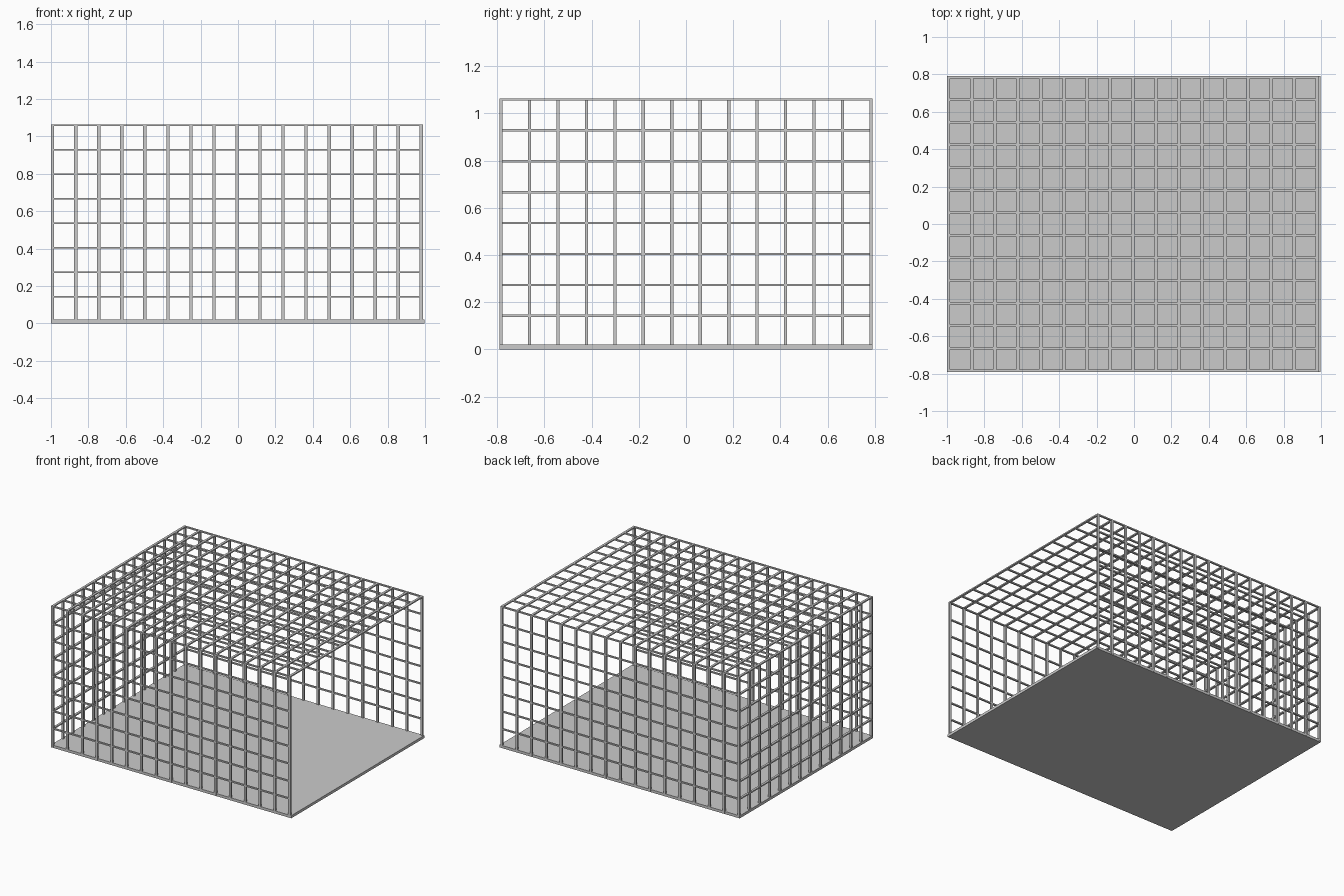
import bpy, bmesh
from mathutils import Matrix, Vector

if "Cube" in bpy.data.objects:
    bpy.data.objects.remove(bpy.data.objects["Cube"])

# Bar thickness along each axis
T = Vector((0.017, 0.013, 0.0095))

# Grid line positions
XS = [-0.991 + 0.1232 * i for i in range(17)]
YS = [-0.785 + 1.57 / 13 * i for i in range(14)]
ZS = [0.011 + 0.1311 * i for i in range(9)]
X0, X1, Y0, Y1, Z0, Z1 = XS[0], XS[-1], YS[0], YS[-1], ZS[0], ZS[-1]


def add_box(bm, lo, hi):
    lo, hi = Vector(lo), Vector(hi)
    m = Matrix.Translation((lo + hi) / 2) @ Matrix.Diagonal((*(hi - lo), 1))
    bmesh.ops.create_cube(bm, size=1, matrix=m)


def make(name, boxes):
    bm = bmesh.new()
    for lo, hi in boxes:
        add_box(bm, lo, hi)
    me = bpy.data.meshes.new(name)
    bm.to_mesh(me)
    bm.free()
    ob = bpy.data.objects.new(name, me)
    bpy.context.collection.objects.link(ob)
    return ob


def bar(a, b):
    """Straight bar between two grid points, padded by half a thickness."""
    return Vector(a) - T / 2, Vector(b) + T / 2


# Solid floor
make("floor_plate", [((-1, -0.79, 0), (0.996, 0.79, 0.02))])

# Front and back mesh walls
for name, y in (("front_wall", Y0), ("back_wall", Y1)):
    make(name, [bar((x, y, Z0), (x, y, Z1)) for x in XS] +
         [bar((X0, y, z), (X1, y, z)) for z in ZS[1:-1]])

# Left mesh wall (the right side stays open)
make("left_wall", [bar((X0, y, Z0), (X0, y, Z1)) for y in YS[1:-1]] +
     [bar((X0, Y0, z), (X0, Y1, z)) for z in ZS[1:-1]])

# Mesh roof
make("roof", [bar((x, Y0, Z1), (x, Y1, Z1)) for x in XS] +
     [bar((X0, y, Z1), (X1, y, Z1)) for y in YS])
